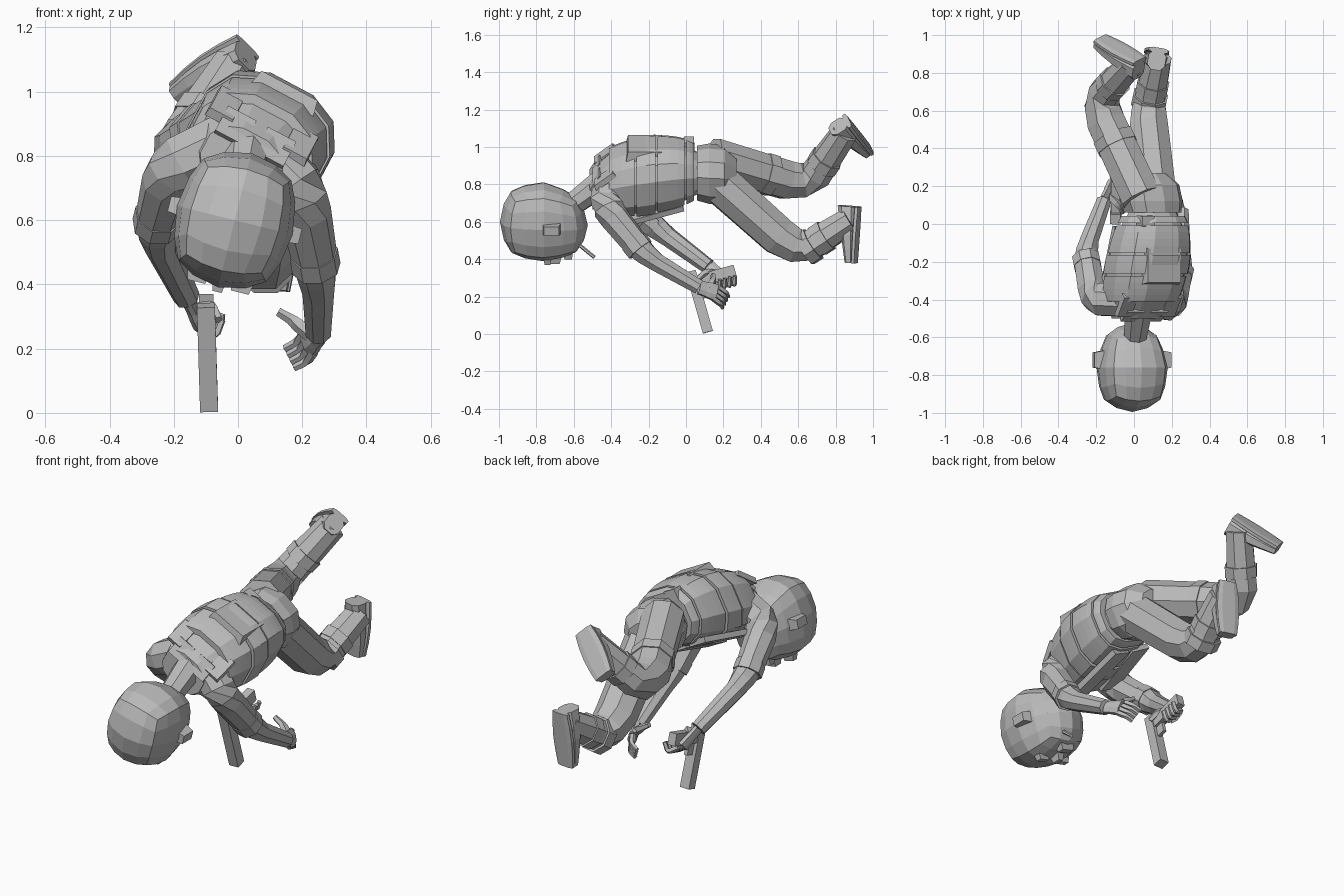
import bpy, bmesh, math
from mathutils import Vector, Matrix

if "Cube" in bpy.data.objects:
    bpy.data.objects.remove(bpy.data.objects["Cube"])

grey = bpy.data.materials.new("plain_grey")
grey.use_nodes = True
colour = (.5, .5, .5, 1)
grey.diffuse_color = colour
grey.node_tree.nodes["Principled BSDF"].inputs["Base Color"].default_value = colour

RIGHTWARD, FORWARD, UPWARD = Vector((1, 0, 0)), Vector((0, -1, 0)), Vector((0, 0, 1))
SIDES = {"right": -1, "left": 1}


def finish(name, bm):
    bmesh.ops.recalc_face_normals(bm, faces=bm.faces)
    mesh = bpy.data.meshes.new(name)
    bm.to_mesh(mesh)
    bm.free()
    mesh.materials.append(grey)
    bpy.context.collection.objects.link(bpy.data.objects.new(name, mesh))


def loft(name, rings, depth_dir=UPWARD, sides=8, axis=None, power=1):
    """Skin a list of (centre, half width, half depth) rings and cap the ends."""
    bm = bmesh.new()
    centres = [ring[0] for ring in rings]
    loops = []
    for i, (centre, width, depth) in enumerate(rings):
        before = centres[max(i - 1, 0)]
        after = centres[min(i + 1, len(rings) - 1)]
        along = (axis or after - before).normalized()
        across = along.cross(depth_dir).normalized()
        up = across.cross(along)
        loop = []
        for k in range(sides):
            angle = math.tau * (k + .5) / sides
            c, s = math.cos(angle), math.sin(angle)
            c = math.copysign(abs(c) ** power, c)
            s = math.copysign(abs(s) ** power, s)
            loop.append(bm.verts.new(centre + across * c * width + up * s * depth))
        loops.append(loop)
    for low, high in zip(loops, loops[1:]):
        for k in range(sides):
            n = (k + 1) % sides
            bm.faces.new((low[k], low[n], high[n], high[k]))
    bm.faces.new(loops[0])
    bm.faces.new(loops[-1])
    finish(name, bm)


def limb(name, joints, start, end, flat=1, sides=8, depth_dir=UPWARD):
    """Tapered tube through the joints, with each bend eased over three rings."""
    path = [joints[0]]
    for a, b, c in zip(joints, joints[1:], joints[2:]):
        into, out = b.lerp(a, .22), b.lerp(c, .22)
        path += [into, (into + b + out) / 3, out]
    path.append(joints[-1])
    rings = []
    for i, point in enumerate(path):
        radius = start + (end - start) * (i / (len(path) - 1)) ** 1.5
        rings.append((point, radius, radius * flat))
    loft(name, rings, depth_dir, sides)


def cuff(name, a, b, place, radius):
    """Short raised band around the limb segment from a to b."""
    middle, half = a.lerp(b, place), (b - a).normalized() * .03
    limb(name, [middle - half, middle + half], radius, radius)


def block(name, centre, x_dir, z_dir, size, taper=1):
    """Box with its own directions, narrowed at its +z end."""
    z = z_dir.normalized()
    y = z.cross(x_dir).normalized()
    turn = Matrix((y.cross(z), y, z)).transposed().to_4x4()
    bm = bmesh.new()
    bmesh.ops.create_cube(bm, size=1)
    for v in bm.verts:
        if v.co.z > 0:
            v.co.x *= taper
            v.co.y *= taper
    bm.transform(Matrix.Translation(centre) @ turn @ Matrix.Diagonal((*size, 1)))
    finish(name, bm)


def rolled(degrees):
    """Across and back directions of a body part rolled toward +x."""
    turn = Matrix.Rotation(math.radians(degrees), 3, "Y")
    return turn @ RIGHTWARD, turn @ UPWARD


# Torso: a barrel from the neck base to the waist, rolled sideways
ACROSS, BACK = rolled(28)
NECK_BASE, WAIST = Vector((.01, -.5, .78)), Vector((.1, .06, .86))


def torso_ring(t, grow=0):
    swell = math.sin(math.pi * t) ** .45
    centre = NECK_BASE.lerp(WAIST, t) + BACK * swell * .03
    return centre, .13 + .08 * swell + grow, .1 + .085 * swell + grow


def torso_band(name, start, end, grow):
    rings = [torso_ring(start + (end - start) * i / 4, grow) for i in range(5)]
    loft(name, rings, BACK, 12, -FORWARD, .8)


def on_torso(t, across, back):
    return torso_ring(t)[0] + ACROSS * across + BACK * back


torso_band("jacket", 0, 1, 0)
torso_band("vest_upper", .16, .4, .01)
torso_band("vest_middle", .42, .6, .015)
torso_band("vest_lower", .62, .88, .01)
torso_band("waist_belt", .9, .97, .01)

# Hips narrow toward the legs
hip_end = Vector((.07, .27, .85))
loft("hips", [(WAIST.lerp(hip_end, f), w, w * .92)
              for f, w in ((0, .15), (.3, .165), (.7, .16), (1, .1))],
     BACK, 10, -FORWARD, .85)

# Back panel, straps, collar, open jacket fronts and pouch
block("back_panel", on_torso(.5, 0, .17), ACROSS, BACK, (.22, .2, .05), .9)
block("belt_pouch", on_torso(.92, -.1, .11), ACROSS, BACK, (.08, .06, .06), .9)
for label, side in SIDES.items():
    block("strap_" + label, on_torso(.12, side * .13, .1), ACROSS,
          BACK + FORWARD * .8, (.09, .14, .03), .9)
    block("collar_" + label, on_torso(.04, side * .07, .07), ACROSS,
          BACK * .6 + FORWARD, (.1, .1, .03))
    block("jacket_front_" + label, on_torso(.55, side * .09, -.18),
          ACROSS + BACK * side * .4, BACK + FORWARD * .25, (.12, .36, .03))

# Head: a faceted rounded cube facing down, crown forward, tapered into the jaw
EAR, NAPE = rolled(14)
SKULL = Vector((-.01, -.76, .6))
head = bmesh.new()
bmesh.ops.create_cube(head, size=2)
bmesh.ops.subdivide_edges(head, edges=head.edges, cuts=3, use_grid_fill=True)
for v in head.verts:
    v.co = v.co.normalized().lerp(v.co * .8, .2) * 1.02
    jaw = max(0, -v.co.z)
    narrow = 1 - .15 * jaw
    place = EAR * v.co.x * .19 * narrow + NAPE * (v.co.y * .22 * narrow - jaw * .02)
    v.co = SKULL + place + FORWARD * v.co.z * .24
finish("head", head)


def on_head(back, across, up):
    return SKULL - FORWARD * back + EAR * across + NAPE * up


limb("neck", [Vector((.03, -.42, .83)), Vector((0, -.65, .66))], .08, .06)
for label, side in SIDES.items():
    block("ear_" + label, on_head(.04, side * .185, 0), FORWARD, EAR * side, (.1, .06, .05), .8)
    block("eye_" + label, on_head(.02, side * .07, -.2), EAR, -NAPE, (.07, .04, .03), .8)
block("nose", on_head(.06, 0, -.2), EAR, -NAPE, (.05, .08, .06), .6)
block("mouth", on_head(.13, 0, -.18), EAR, -NAPE, (.09, .05, .04), .8)
limb("cigarette", [Vector((0, -.6, .5)), Vector((.02, -.49, .41))], .01, .01, sides=6)

# Arms with rolled cuffs
arms = {
    "left": [Vector(p) for p in ((.1, -.4, .8), (.2, -.43, .68), (.25, -.22, .42), (.25, .07, .25))],
    "right": [Vector(p) for p in ((-.05, -.4, .84), (-.21, -.4, .76), (-.26, -.15, .56), (-.16, .12, .36))],
}
for label, joints in arms.items():
    limb(label + "_arm", joints, .095, .042)
    cuff(label + "_cuff", joints[1], joints[2], .8, .077)


# Hands: a flat palm, four bent fingers in a row and a thumb
def hand(label, palm_end, row, reach, curl, thumb_reach, thumb_curl):
    wrist = arms[label][-1]
    middle = wrist.lerp(palm_end, .5)
    limb(label + "_palm", [wrist, middle, palm_end], .042, .05, .5,
         depth_dir=row.cross(palm_end - wrist))
    for i in range(4):
        root = palm_end + row * (i / 3 - .5)
        limb(label + "_finger", [root, root + reach, root + reach + curl], .016, .012, sides=5)
    limb(label + "_thumb", [middle, middle + thumb_reach, middle + thumb_reach + thumb_curl],
         .024, .014, sides=5)


hand("left", Vector((.22, .16, .22)), Vector((-.03, .03, .06)), Vector((-.02, .04, -.03)),
     Vector((-.04, .01, -.02)), Vector((-.06, .03, .05)), Vector((-.05, 0, .03)))
hand("right", Vector((-.12, .2, .28)), Vector((0, .08, .02)), Vector((.05, .02, -.03)),
     Vector((.02, 0, .05)), Vector((.06, -.06, .01)), Vector((.02, -.04, -.04)))

# Pistol pointing down
muzzle, rear = Vector((-.09, .117, .01)), Vector((-.1, .025, .335))
bore = rear - muzzle
grip_dir = bore.cross(RIGHTWARD).normalized()
block("pistol_slide", muzzle.lerp(rear, .5), RIGHTWARD, bore, (.056, .055, bore.length))
block("pistol_grip", muzzle.lerp(rear, .82) + grip_dir * .12, RIGHTWARD, grip_dir, (.045, .065, .22))
block("trigger_guard", muzzle.lerp(rear, .62) + grip_dir * .04, RIGHTWARD, bore, (.02, .07, .06))

# Legs with straps and boot cuffs
legs = {
    "right": [Vector(p) for p in ((.04, .14, .94), (-.2, .65, .79), (-.01, .85, 1.08))],
    "left": [Vector(p) for p in ((.12, .14, .84), (.07, .6, .43), (.13, .88, .61))],
}
for label, (hip, knee, ankle) in legs.items():
    limb(label + "_leg", [hip, knee, ankle], .115, .073)
    cuff(label + "_boot_cuff", knee, ankle, .45, .09)
cuff("right_thigh_strap", *legs["right"][:2], .58, .117)
cuff("left_knee_strap", *legs["left"][1:], .2, .098)


# Boots: an upper and a flat sole running from heel to toe
def boot(label, heel, toe):
    run = toe - heel
    shin = legs[label][2] - legs[label][1]
    down = (shin - shin.project(run)).normalized()
    upper, sole = [], []
    for step in range(5):
        f = step / 4
        width = .05 + .015 * math.sin(math.pi * f)
        height = .055 - .03 * f
        spot = heel + run * f
        upper.append((spot - down * height, width, height))
        sole.append((spot, width + .004, .014))
    loft(label + "_boot_upper", upper, down, 8, run, .75)
    loft(label + "_boot_sole", sole, down, 8, run, .6)


boot("right", Vector((.03, .86, 1.14)), Vector((-.18, .98, .99)))
boot("left", Vector((.13, .92, .68)), Vector((.11, .9, .38)))
